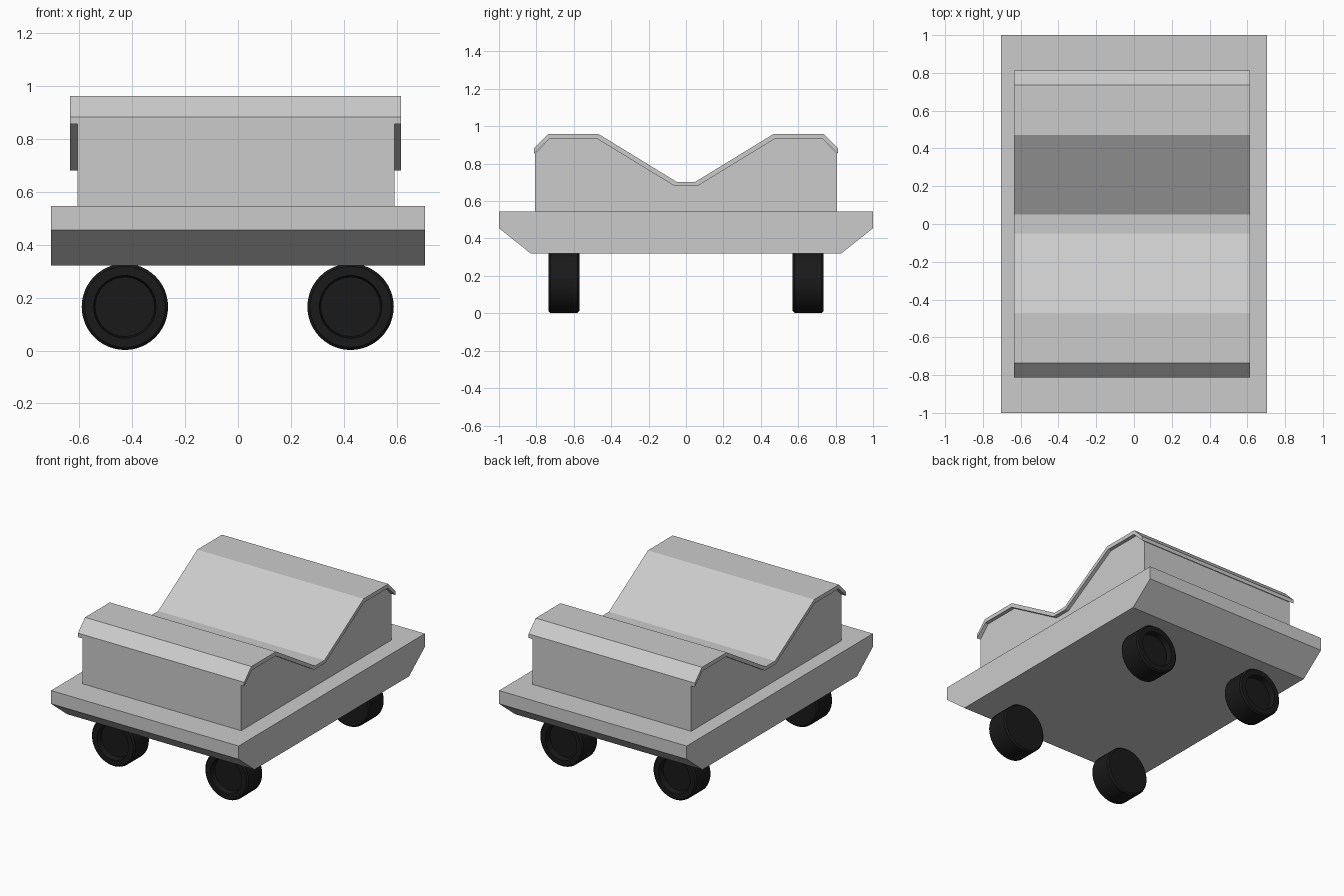
import bpy, bmesh, math
from mathutils import Vector, Matrix

if "Cube" in bpy.data.objects:
    bpy.data.objects.remove(bpy.data.objects["Cube"])


def prism(name, half, x0, x1):
    """Extrude a y-z outline along x."""
    bm = bmesh.new()
    face = bm.faces.new([bm.verts.new((x0, y, z)) for y, z in half])
    ext = bmesh.ops.extrude_face_region(bm, geom=[face])
    verts = [v for v in ext["geom"] if isinstance(v, bmesh.types.BMVert)]
    bmesh.ops.translate(bm, verts=verts, vec=(x1 - x0, 0, 0))
    bmesh.ops.recalc_face_normals(bm, faces=bm.faces)
    return finish(name, bm)


def finish(name, bm):
    mesh = bpy.data.meshes.new(name)
    bm.to_mesh(mesh)
    bm.free()
    obj = bpy.data.objects.new(name, mesh)
    bpy.context.collection.objects.link(obj)
    return obj


def mirrored(half):
    """Full profile from -y to +y, given the +y half from the centre out."""
    return [(-y, z) for y, z in reversed(half)] + half


# Chassis with raked front and back
prism("chassis", mirrored([(0.83, 0.32), (1.0, 0.455), (1.0, 0.545)]), -0.705, 0.705)

# Cover sheet following the valley-shaped top
top = mirrored([(0.05, 0.703), (0.47, 0.96), (0.735, 0.96), (0.812, 0.882)])
under = mirrored([(0.06, 0.68), (0.475, 0.933), (0.73, 0.933), (0.812, 0.855)])
prism("top_cover", top + under[::-1], -0.635, 0.615)

# Body below the cover
body = [(max(-0.808, min(0.808, y)), z) for y, z in under]
prism("body", [(-0.808, 0.545)] + body + [(0.808, 0.545)], -0.605, 0.59)

# Wheels: lathed about the y axis, dished on the outer face
tyre = bpy.data.materials.new("tyre_black")
tyre.diffuse_color = (0.01, 0.01, 0.01, 1)
tyre.use_nodes = True
tyre.node_tree.nodes["Principled BSDF"].inputs["Base Color"].default_value = tyre.diffuse_color
section = [(0, 0.57), (0.153, 0.57), (0.163, 0.58), (0.163, 0.725),
           (0.153, 0.735), (0.118, 0.735), (0.112, 0.695), (0, 0.695)]


def wheel(name, x, side):
    bm = bmesh.new()
    vs = [bm.verts.new((r, y * side, 0)) for r, y in section]
    edges = [bm.edges.new(p) for p in zip(vs, vs[1:])]
    bmesh.ops.spin(bm, geom=vs + edges, cent=(0, 0, 0), axis=(0, 1, 0),
                   angle=math.tau, steps=48, use_duplicate=False)
    bmesh.ops.remove_doubles(bm, verts=bm.verts, dist=1e-5)
    bmesh.ops.recalc_face_normals(bm, faces=bm.faces)
    obj = finish(name, bm)
    obj.location = (x, 0, 0.165)
    obj.data.materials.append(tyre)
    bpy.ops.object.select_all(action='DESELECT')
    obj.select_set(True)
    bpy.context.view_layer.objects.active = obj
    bpy.ops.object.shade_smooth_by_angle(angle=math.radians(30))


for side, end in ((-1, "front"), (1, "back")):
    wheel(end + "_left_wheel", -0.427, side)
    wheel(end + "_right_wheel", 0.425, side)
